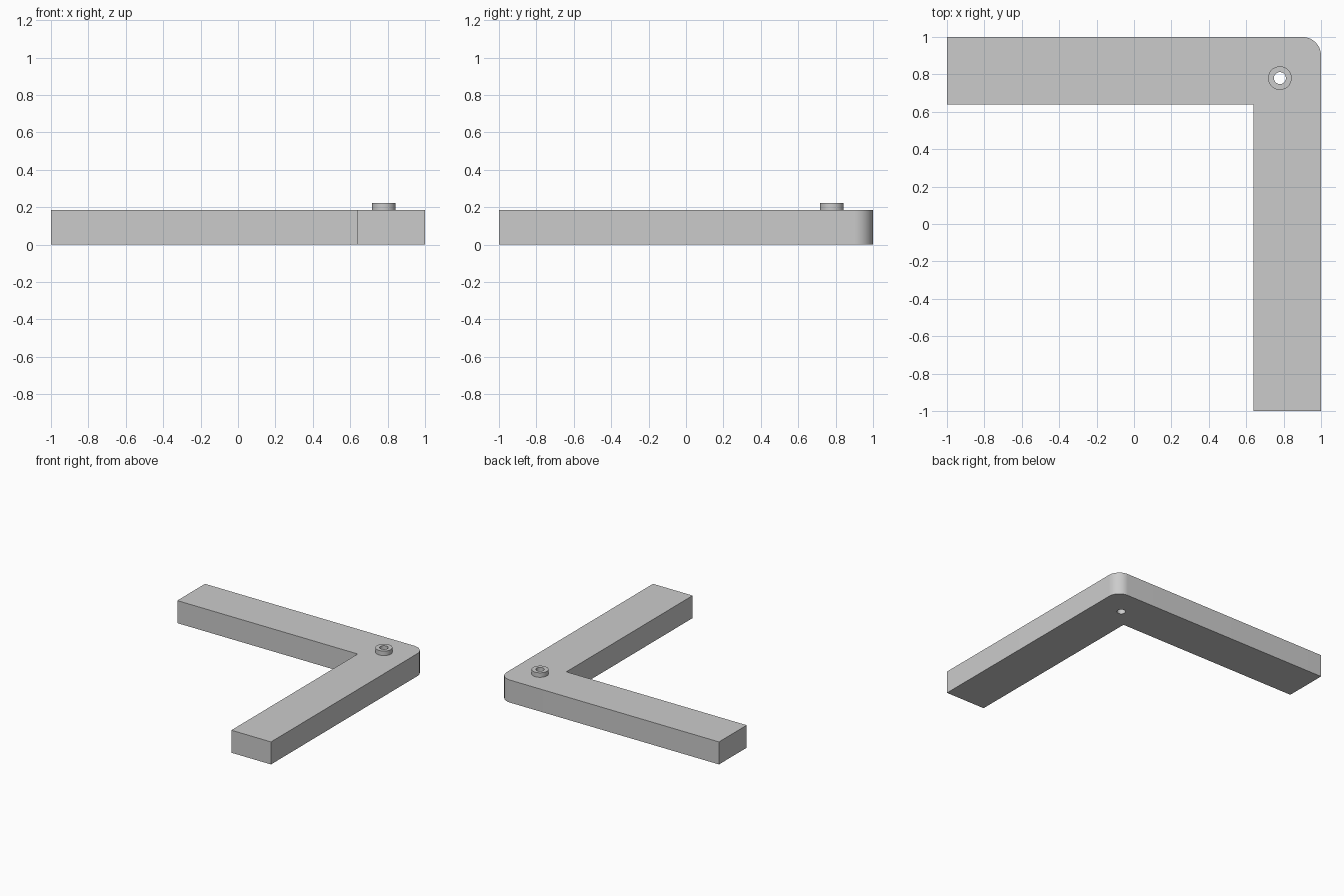
import bpy
import bmesh
from math import sin, cos, pi, radians

cube = bpy.data.objects.get("Cube")
if cube:
    bpy.data.objects.remove(cube, do_unlink=True)

HEIGHT, BOSS_TOP = 0.185, 0.222
INNER = 0.64            # inside edge of both arms
CORNER = 0.10           # outer corner radius
HOLE_XY = 0.78
BOSS_R, HOLE_R = 0.063, 0.032

grey = bpy.data.materials.new("plain grey")
grey.use_nodes = True
grey.diffuse_color = (0.6, 0.6, 0.6, 1)
grey.node_tree.nodes["Principled BSDF"].inputs["Base Color"].default_value = grey.diffuse_color


def prism(name, outline, z0, z1):
    """Extrude a counter-clockwise outline from z0 to z1."""
    bm = bmesh.new()
    base = bm.faces.new([bm.verts.new((x, y, z0)) for x, y in outline])
    top = bmesh.ops.extrude_face_region(bm, geom=[base], use_keep_orig=True)["geom"]
    bmesh.ops.translate(bm, vec=(0, 0, z1 - z0),
                        verts=[g for g in top if isinstance(g, bmesh.types.BMVert)])
    bmesh.ops.recalc_face_normals(bm, faces=bm.faces)
    mesh = bpy.data.meshes.new(name)
    bm.to_mesh(mesh)
    bm.free()
    mesh.materials.append(grey)
    obj = bpy.data.objects.new(name, mesh)
    bpy.context.collection.objects.link(obj)
    return obj


def arc(cx, cy, r, start, end, steps):
    angles = [start + (end - start) * i / steps for i in range(steps + 1)]
    return [(cx + r * cos(a), cy + r * sin(a)) for a in angles]


def circle(r, steps=48):
    return arc(HOLE_XY, HOLE_XY, r, 0, 2 * pi, steps)[:-1]


def combine(target, tool, operation):
    """Apply a boolean and discard the tool."""
    mod = target.modifiers.new(operation.lower(), 'BOOLEAN')
    mod.operation, mod.solver, mod.object = operation, 'EXACT', tool
    bpy.ops.object.select_all(action='DESELECT')
    bpy.context.view_layer.objects.active = target
    target.select_set(True)
    bpy.ops.object.modifier_apply(modifier=mod.name)
    bpy.data.objects.remove(tool, do_unlink=True)


# Right-angle bracket with one rounded outer corner
c = 1 - CORNER
outline = [(-1, INNER), (INNER, INNER), (INNER, -1), (1, -1)]
outline += arc(c, c, CORNER, 0, pi / 2, 16) + [(-1, 1)]
bracket = prism("corner_bracket", outline, 0, HEIGHT)

# Raised boss around the screw hole
combine(bracket, prism("boss", circle(BOSS_R), HEIGHT / 2, BOSS_TOP), 'UNION')

# Through hole
combine(bracket, prism("hole_cutter", circle(HOLE_R), -0.1, BOSS_TOP + 0.1), 'DIFFERENCE')

bpy.ops.object.shade_smooth_by_angle(angle=radians(30))
